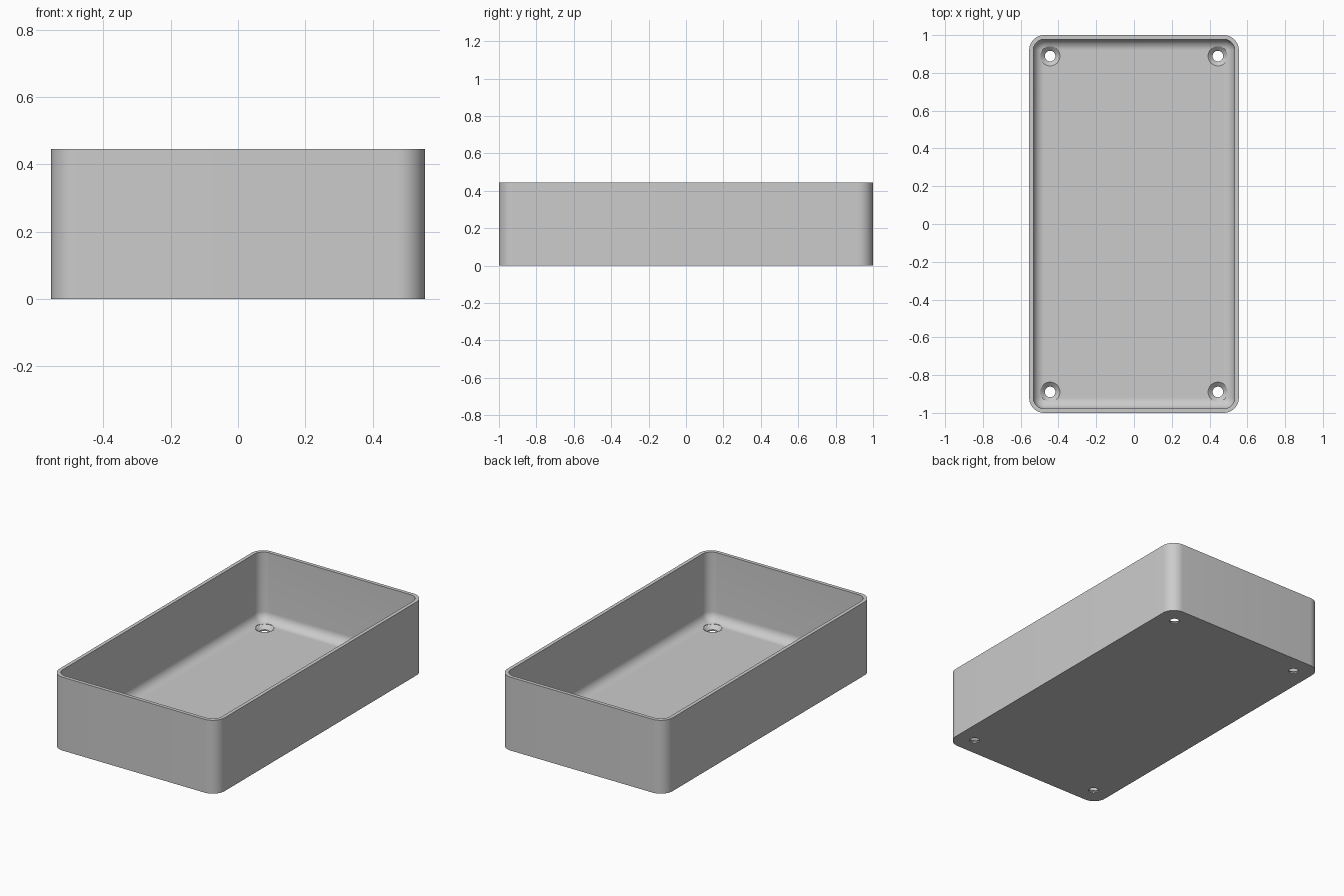
import bpy, bmesh, math

HX, HY, H = 0.555, 1.0, 0.445
CORNER, WALL, FLOOR, FILLET = 0.08, 0.022, 0.03, 0.055

cube = bpy.data.objects.get("Cube")
if cube:
    bpy.data.objects.remove(cube, do_unlink=True)

grey = bpy.data.materials.new("plain grey")
grey.use_nodes = True
grey.diffuse_color = (0.6, 0.6, 0.6, 1)
grey.node_tree.nodes["Principled BSDF"].inputs["Base Color"].default_value = (0.6, 0.6, 0.6, 1)


def ring(bm, inset, z, steps=12):
    """Rounded rectangle, inset from the outer wall."""
    r = max(CORNER - inset, 0.006)
    verts = []
    for k, (sx, sy) in enumerate([(1, 1), (-1, 1), (-1, -1), (1, -1)]):
        cx, cy = sx * (HX - inset - r), sy * (HY - inset - r)
        for i in range(steps + 1):
            a = math.pi / 2 * (k + i / steps)
            verts.append(bm.verts.new((cx + r * math.cos(a), cy + r * math.sin(a), z)))
    return verts


def add_object(name, bm):
    bmesh.ops.recalc_face_normals(bm, faces=bm.faces)
    mesh = bpy.data.meshes.new(name)
    bm.to_mesh(mesh)
    bm.free()
    mesh.materials.append(grey)
    obj = bpy.data.objects.new(name, mesh)
    bpy.context.collection.objects.link(obj)
    return obj


# Tray shell: outer wall, rim, inner wall, fillet down to the floor
profile = [(0, 0), (0, H), (WALL, H)]
for i in range(11):
    a = math.pi / 2 * i / 10
    profile.append((WALL + FILLET * (1 - math.cos(a)),
                    FLOOR + FILLET * (1 - math.sin(a))))
bm = bmesh.new()
rings = [ring(bm, inset, z) for inset, z in profile]
for low, high in zip(rings, rings[1:]):
    n = len(low)
    for i in range(n):
        j = (i + 1) % n
        bm.faces.new((low[i], low[j], high[j], high[i]))
bm.faces.new(rings[0])
bm.faces.new(rings[-1])
tray = add_object("tray", bm)

# Countersunk screw holes in the four corners
bm = bmesh.new()
holes = [(0.028, -0.05), (0.028, 0.008), (0.052, FLOOR), (0.052, FLOOR + 0.1)]
for sx in (-1, 1):
    for sy in (-1, 1):
        loops = [[bm.verts.new((sx * 0.444 + r * math.cos(math.tau * i / 32),
                                sy * 0.889 + r * math.sin(math.tau * i / 32), z))
                  for i in range(32)] for r, z in holes]
        for low, high in zip(loops, loops[1:]):
            for i in range(32):
                j = (i + 1) % 32
                bm.faces.new((low[i], low[j], high[j], high[i]))
        bm.faces.new(loops[0])
        bm.faces.new(loops[-1])
cutter = add_object("hole_cutter", bm)
cutter.hide_render = True

cut = tray.modifiers.new("screw holes", "BOOLEAN")
cut.operation = "DIFFERENCE"
cut.solver = "EXACT"
cut.object = cutter
bpy.ops.object.select_all(action="DESELECT")
tray.select_set(True)
bpy.context.view_layer.objects.active = tray
bpy.ops.object.modifier_apply(modifier=cut.name)
bpy.data.objects.remove(cutter, do_unlink=True)
bpy.ops.object.shade_smooth_by_angle(angle=math.radians(30))
